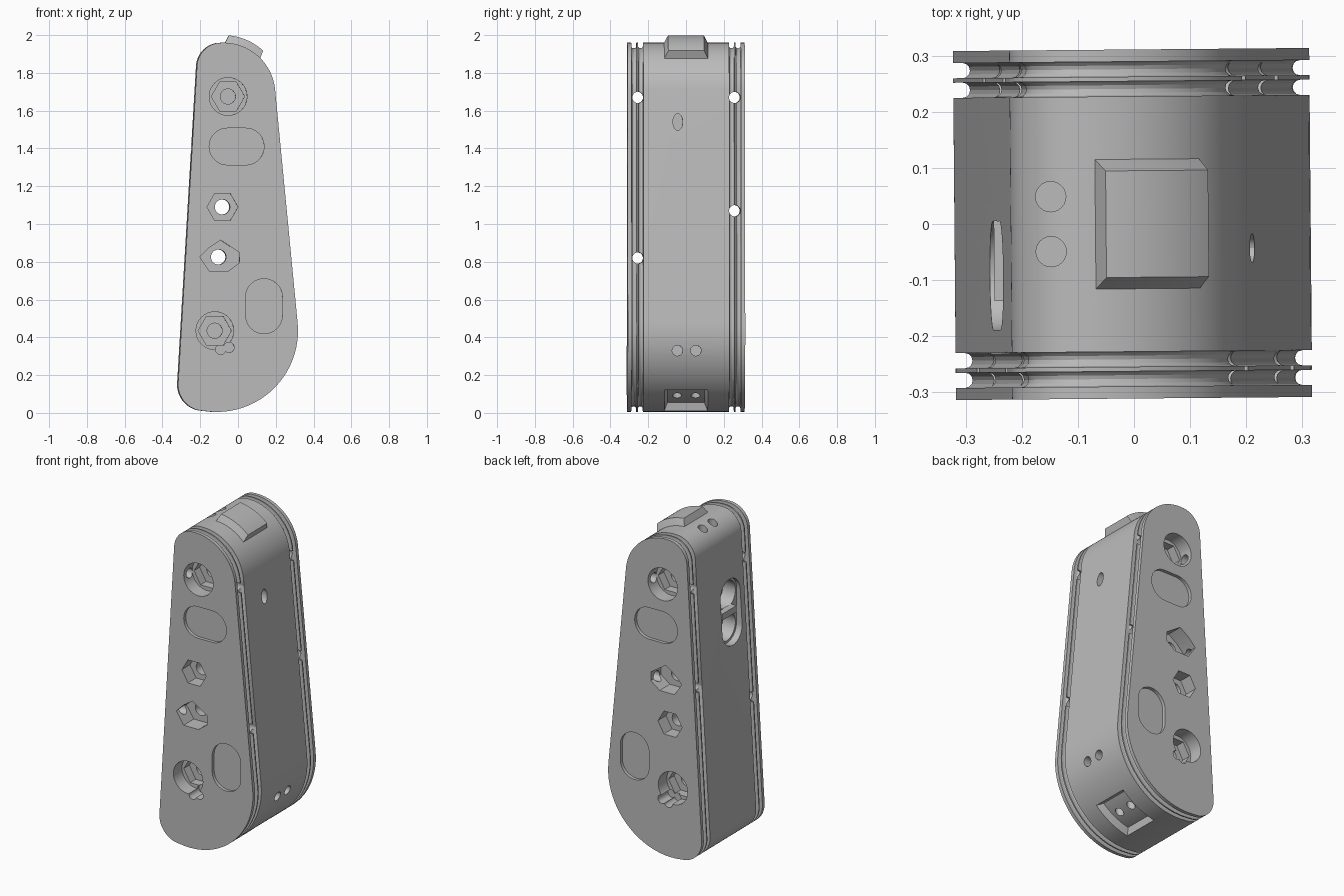
import bpy, bmesh
from math import sin, cos, radians, pi
from mathutils import Vector

cube = bpy.data.objects.get("Cube")
if cube:
    bpy.data.objects.remove(cube, do_unlink=True)

grey = bpy.data.materials.new("plain grey")
grey.use_nodes = True
COLOUR = (0.5, 0.5, 0.5, 1)
grey.diffuse_color = COLOUR
grey.node_tree.nodes["Principled BSDF"].inputs["Base Color"].default_value = COLOUR

AXES = {"x": lambda u, v, d: (d, u, v),
        "y": lambda u, v, d: (u, d, v),
        "z": lambda u, v, d: (u, v, d)}


def loft(name, rings):
    """Skin equal-length rings of points and cap both ends."""
    bm = bmesh.new()
    rows = [[bm.verts.new(p) for p in ring] for ring in rings]
    for a, b in zip(rows, rows[1:]):
        for i in range(len(a)):
            j = (i + 1) % len(a)
            bm.faces.new((a[i], a[j], b[j], b[i]))
    bm.faces.new(rows[0])
    bm.faces.new(rows[-1])
    bmesh.ops.recalc_face_normals(bm, faces=bm.faces[:])
    mesh = bpy.data.meshes.new(name)
    bm.to_mesh(mesh)
    bm.free()
    mesh.materials.append(grey)
    obj = bpy.data.objects.new(name, mesh)
    bpy.context.collection.objects.link(obj)
    return obj


def prism(name, points, axis, start, end):
    place = AXES[axis]
    return loft(name, [[place(u, v, d) for u, v in points] for d in (start, end)])


def ellipse(u, v, ru, rv=None, sides=32, turn=0):
    rv = rv or ru
    return [(u + ru * cos(2 * pi * i / sides + turn),
             v + rv * sin(2 * pi * i / sides + turn)) for i in range(sides)]


def capsule(u, v, half_u, half_v, r):
    corners = ((1, 1, 0), (-1, 1, 90), (-1, -1, 180), (1, -1, 270))
    return [(u + su * (half_u - r) + r * cos(radians(a + 10 * k)),
             v + sv * (half_v - r) + r * sin(radians(a + 10 * k)))
            for su, sv, a in corners for k in range(10)
            if k == 0 or k < 9 or min(half_u, half_v) > r]


# Tapered housing outline: four tangent arcs (centre x, z, radius, angles)
ARCS = ((-0.08, 1.685, 0.275, 5.5, 94), (-0.09, 1.83, 0.13, 94, 176.6),
        (-0.18, 0.15, 0.14, 176.6, 257.2), (-0.115, 0.435, 0.43, 257.2, 365.5))


def outline(y, inset):
    ring = []
    for x, z, r, a, b in ARCS:
        for k in range(25):
            if k == 0 and (a in (94, 257.2)):
                continue
            t = radians(a + (b - a) * k / 24)
            ring.append((x + (r - inset) * cos(t), y, z + (r - inset) * sin(t)))
    return ring


# Housing with two cable grooves near each end plate
half = [(0.311, 0)]
for centre in (0.276, 0.241):
    half.append((centre + 0.0135, 0))
    for k in range(7):
        t = pi * k / 6
        half.append((centre + 0.0135 * cos(t), 0.017 + 0.013 * sin(t)))
    half.append((centre - 0.0135, 0))
section = half + [(-y, d) for y, d in reversed(half)]
housing = loft("housing", [outline(y, d) for y, d in section])

cutters = []


def cut(*args):
    cutters.append(prism("cutter", *args))


# Recesses repeated on the front and back faces
for side in (-1, 1):
    face = 0.35 * side

    def pocket(points, depth):
        cut(points, "y", face, side * (0.311 - depth))

    for x, z in ((-0.055, 1.675), (-0.125, 0.435)):
        pocket(ellipse(x, z, 0.1), 0.085)
        pocket(ellipse(x, z, 0.088, sides=6), 0.14)
        pocket(ellipse(x, z, 0.04), 0.2)
    pocket(capsule(-0.01, 1.41, 0.145, 0.097, 0.096), 0.02)
    pocket(capsule(0.135, 0.565, 0.097, 0.145, 0.096), 0.02)
    hex_z, slot_z = (1.09, 0.825) if side < 0 else (0.825, 1.09)
    hex_x, slot_x = (-0.085, -0.105) if side < 0 else (-0.105, -0.085)
    pocket(ellipse(hex_x, hex_z, 0.082, sides=6), 0.08)
    diamond = ((0.01, 0.09), (-0.05, 0.05), (-0.1, 0), (-0.05, -0.075),
               (0.05, -0.075), (0.11, -0.03), (0.108, 0.025))
    pocket([(slot_x + u, slot_z + v) for u, v in diamond], 0.1)
    for x, z in ((-0.094, 0.335), (-0.05, 0.347)):
        pocket(ellipse(x, z, 0.027, sides=20), 0.1)
    # Cross holes feeding the cable grooves
    for z in (1.67, 0.82 if side < 0 else 1.07):
        cut(ellipse(side * 0.256, z, 0.03, sides=24), "x", -0.5, 0.5)

# Through bores
for x, z in ((-0.085, 1.09), (-0.105, 0.825)):
    cut(ellipse(x, z, 0.04), "y", -0.5, 0.5)

# Tapered key on top and matching socket underneath
def key(name, x, z, r0, r1, a0, a1, shrink, y0, y1):
    rings = []
    for k in range(17):
        t = k / 16
        lo = radians(a0 + (a1 - a0) * t)
        hi = radians(a0 + shrink + (a1 - a0 - 2 * shrink) * t)
        rings.append([(x + r * cos(a), y, z + r * sin(a))
                      for r, a, y in ((r0, lo, -y0), (r1, hi, -y1),
                                      (r1, hi, y1), (r0, lo, y0))])
    return loft(name, rings)


top_key = key("top_key", -0.08, 1.685, 0.266, 0.315, 43.5, 88.5, 4, 0.12, 0.095)
cutters.append(key("cutter", -0.115, 0.435, 0.45, 0.388, -82, -46, 3, 0.123, 0.098))

# Pin holes on the top, the underside socket and the lower right
for y in (-0.048, 0.05):
    cut(ellipse(-0.148, y, 0.027, sides=24), "z", 1.84, 2.1)
    cut(ellipse(0.065, y, 0.024, sides=24), "z", -0.1, 0.18)
    cut(ellipse(y, 0.33, 0.028, sides=24), "x", 0.18, 0.5)
cut(ellipse(-0.045, 1.54, 0.026, 0.044, sides=24), "x", 0.08, 0.5)

# Connector opening on the narrow side: two sockets split by a short bar
cut(capsule(-0.09, 1.4, 0.097, 0.2, 0.096), "x", -0.5, -0.215)
cut(ellipse(-0.09, 1.5, 0.085), "x", -0.5, -0.13)
cut(ellipse(-0.09, 1.3, 0.085), "x", -0.5, -0.13)
bar = prism("connector_bar", ((-0.135, 1.385), (0.008, 1.385), (0.008, 1.425), (-0.135, 1.425)),
            "x", -0.25, -0.21)

for cutter in cutters:
    cutter.hide_render = True
    mod = housing.modifiers.new("cut", "BOOLEAN")
    mod.operation = "DIFFERENCE"
    mod.solver = "EXACT"
    mod.object = cutter
    bpy.context.view_layer.objects.active = housing
    bpy.ops.object.modifier_apply(modifier=mod.name)
    bpy.data.objects.remove(cutter, do_unlink=True)

# Smooth curved walls, keep crisp edges, and give the slight twist
bpy.ops.object.select_all(action="DESELECT")
for obj in (housing, top_key, bar):
    obj.rotation_euler.z = radians(0.5)
    obj.select_set(True)
bpy.context.view_layer.objects.active = housing
bpy.ops.object.shade_smooth_by_angle(angle=radians(25))
